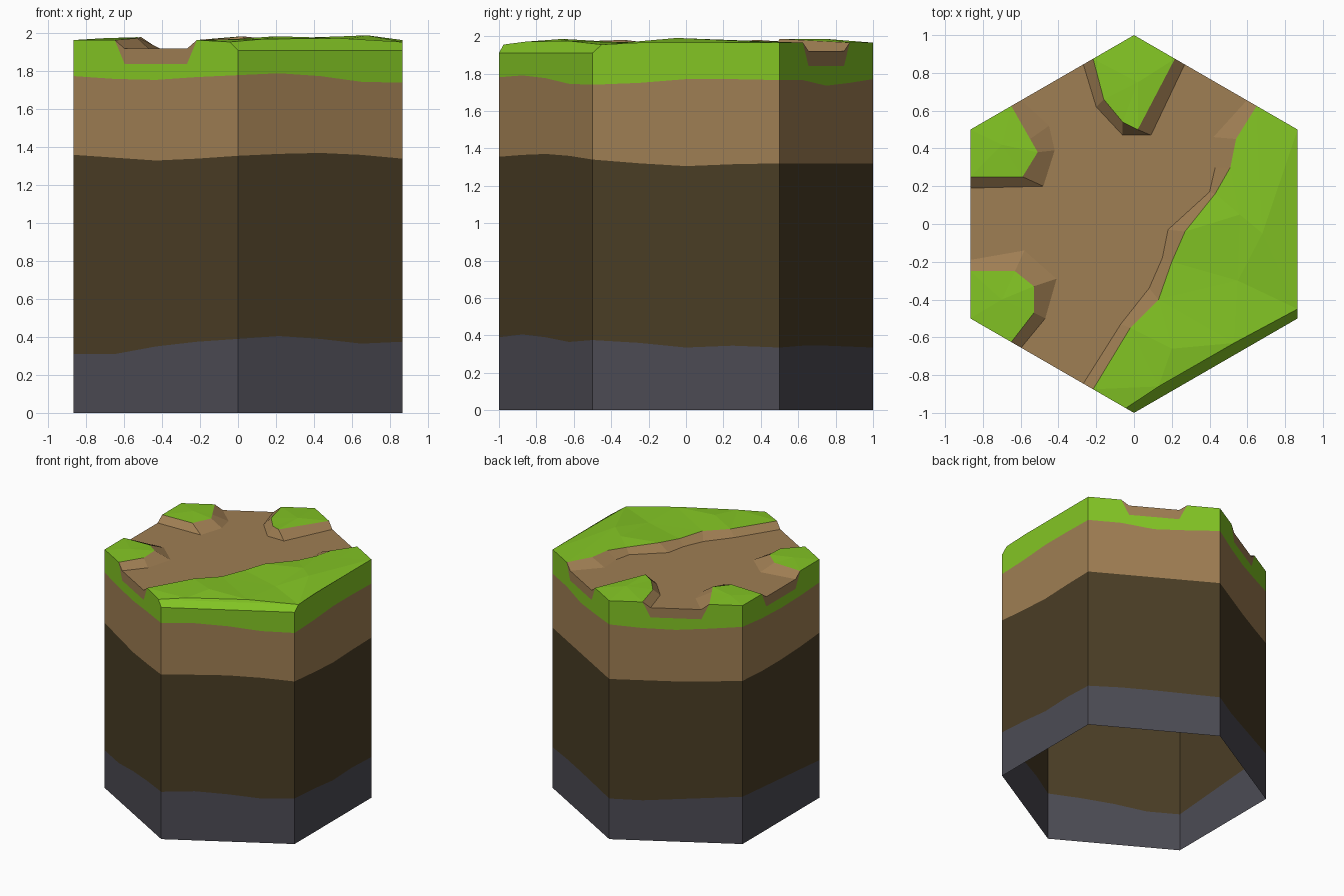
import bpy, bmesh, math
from mathutils import Vector
from mathutils.geometry import delaunay_2d_cdt

if "Cube" in bpy.data.objects:
    bpy.data.objects.remove(bpy.data.objects["Cube"])

RIM, FLOOR, NOTCH, BEVEL = 1.965, 1.92, 1.84, 1.91
STONE, EARTH, DIRT, GRASS = range(4)


def material(name, rgb):
    lin = [((c / 255 + 0.055) / 1.055) ** 2.4 for c in rgb]
    m = bpy.data.materials.new(name)
    m.diffuse_color = (*lin, 1)
    m.use_nodes = True
    m.node_tree.nodes["Principled BSDF"].inputs["Base Color"].default_value = m.diffuse_color
    return m


MATS = [material("stone", (76, 75, 84)), material("dark earth", (74, 61, 37)),
        material("dirt", (159, 126, 83)), material("grass", (131, 197, 36))]

# hexagon corners, counter-clockwise from the front corner
CORNERS = [Vector((math.sin(k * math.pi / 3), -math.cos(k * math.pi / 3))) for k in range(6)]


def edge(k, t, z=RIM):
    p = CORNERS[k % 6].lerp(CORNERS[(k + 1) % 6], t)
    return (p.x, p.y, z)


def build(name, polys):
    """polys: list of (points, colour index)"""
    bm = bmesh.new()
    for pts, mi in polys:
        f = bm.faces.new([bm.verts.new(p) for p in pts])
        f.material_index = mi
    bmesh.ops.remove_doubles(bm, verts=bm.verts, dist=1e-4)
    bmesh.ops.triangulate(bm, faces=[f for f in bm.faces if len(f.verts) > 4])
    me = bpy.data.meshes.new(name)
    bm.to_mesh(me)
    bm.free()
    for m in MATS:
        me.materials.append(m)
    ob = bpy.data.objects.new(name, me)
    bpy.context.collection.objects.link(ob)
    return ob


# layer heights at quarter points around the walls, from the front corner
STONE_TOP = [.39, .405, .39, .365, .375, .36, .335, .345, .335, .345, .345, .34,
             .335, .33, .35, .37, .39, .37, .35, .33, .31, .31, .35, .375]
EARTH_TOP = [1.355, 1.365, 1.37, 1.36, 1.34, 1.32, 1.305, 1.315, 1.32, 1.32, 1.32, 1.32,
             1.32, 1.32, 1.32, 1.33, 1.345, 1.33, 1.33, 1.34, 1.36, 1.345, 1.33, 1.34]
DIRT_TOP = [1.78, 1.79, 1.775, 1.745, 1.74, 1.75, 1.77, 1.77, 1.765, 1.765, 1.735, 1.75,
            1.77, 1.75, 1.745, 1.765, 1.79, 1.765, 1.755, 1.76, 1.775, 1.76, 1.755, 1.77]

# walls: open sleeve of three layers plus the grass band
walls = []
for k in range(6):
    for q in range(4):
        i, j = 4 * k + q, (4 * k + q + 1) % 24
        a, b = q / 4, (q + 1) / 4
        levels = [[0] * 24, STONE_TOP, EARTH_TOP, DIRT_TOP]
        for mi in range(3):
            lo, hi = levels[mi], levels[mi + 1]
            walls.append(([edge(k, a, lo[i]), edge(k, b, lo[j]),
                           edge(k, b, hi[j]), edge(k, a, hi[i])], mi))
        base = [edge(k, a, DIRT_TOP[i]), edge(k, b, DIRT_TOP[j])]
        if k == 0:                       # below the bevel
            top = [edge(k, b, BEVEL), edge(k, a, BEVEL)]
        elif k == 1 and q == 0:          # bevel ends
            top = [edge(k, b), edge(k, .05, 1.955), edge(k, 0, BEVEL)]
        elif k == 5 and q == 3:
            top = [edge(k, 1, BEVEL), edge(k, .95, 1.955), edge(k, a)]
        elif k >= 2 and q == 1:          # path notch, two halves
            top = [edge(k, .5, NOTCH), edge(k, .31, NOTCH), edge(k, a)]
        elif k >= 2 and q == 2:
            top = [edge(k, b), edge(k, .69, NOTCH), edge(k, .5, NOTCH)]
        else:
            top = [edge(k, b), edge(k, a)]
        walls.append((base + top, GRASS))
    if k >= 2:                           # dirt showing in the notch
        walls.append(([edge(k, .31, NOTCH), edge(k, .69, NOTCH), edge(k, .75),
                       edge(k, .69, FLOOR), edge(k, .31, FLOOR), edge(k, .25)], DIRT))
walls.append(([edge(0, 0, BEVEL), edge(0, 1, BEVEL), edge(1, .05, 1.955),
               edge(5, .95, 1.955)], GRASS))
build("earth_walls", walls)

# grass islands: (first edge, last edge, inner points as grass x, y, z, bank foot x, y,
#                 outer rim, bumps)
ISLANDS = [
    (5, 2, [(-.02, -.55, 1.97, -.07, -.53), (.13, -.4, 1.97, .08, -.34),
            (.2, -.2, 1.965, .15, -.18), (.27, -.04, 1.975, .18, -.03),
            (.43, .16, 1.97, .4, .17), (.51, .3, 1.975, .43, .3),
            (.54, .45, 1.97, .42, .46)],
     [edge(5, .95, 1.955), edge(1, .05, 1.955), edge(2, 0)],
     [(.13, -.86, 1.97), (.53, -.63, 1.975), (.2, -.66, 1.985), (.56, .05, 1.985),
      (.66, .35, 1.975), (.68, -.05, 1.99), (.55, -.3, 1.965)]),
    (2, 3, [(.02, .5, 1.985, .09, .47), (-.06, .54, 1.975, -.06, .47),
            (-.16, .66, 1.97, -.2, .62)], [edge(3, 0)], [(.02, .75, 1.985)]),
    (3, 4, [(-.55, .45, 1.975, -.45, .52), (-.51, .38, 1.98, -.42, .39),
            (-.59, .25, 1.97, -.48, .2)], [edge(4, 0)], [(-.7, .42, 1.975)]),
    (4, 5, [(-.63, -.25, 1.97, -.58, -.14), (-.53, -.33, 1.98, -.41, -.29),
            (-.53, -.47, 1.975, -.47, -.5)], [edge(5, 0)], [(-.7, -.4, 1.975)]),
]

path_outline, banks, grass = [], [], []
for k0, k1, inner, rim, bumps in ISLANDS:
    crest = [edge(k0, .75)] + [p[:3] for p in inner] + [edge(k1, .25)]
    foot = [edge(k0, .69, FLOOR)] + [(p[3], p[4], FLOOR) for p in inner] + [edge(k1, .31, FLOOR)]
    path_outline += foot
    for i in range(len(crest) - 1):
        banks.append(([crest[i], crest[i + 1], foot[i + 1], foot[i]], DIRT))
    # faceted turf
    outline = crest[::-1] + rim
    pts = outline + bumps
    vs, _, fs, ids, _, _ = delaunay_2d_cdt([Vector(p[:2]) for p in pts], [],
                                           [list(range(len(outline)))], 1, 1e-5)
    for f in fs:
        grass.append(([(vs[v].x, vs[v].y, pts[ids[v][0]][2]) for v in f], GRASS))

build("dirt_path", [(path_outline, DIRT)] + banks)
build("grass_tops", grass)
